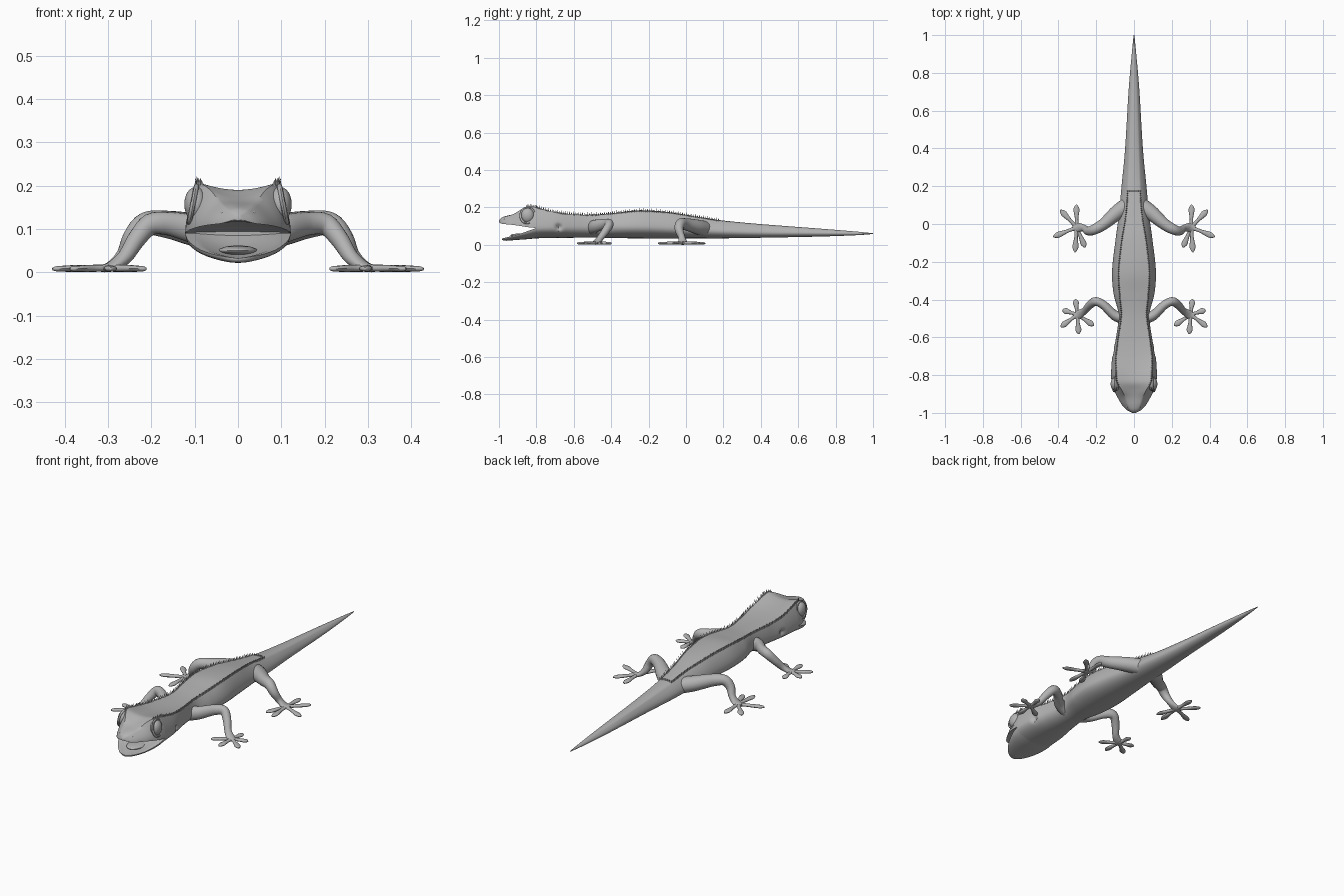
import bpy, bmesh, math
from mathutils import Vector, Matrix

old = bpy.data.objects.get("Cube")
if old:
    bpy.data.objects.remove(old, do_unlink=True)

skin = bpy.data.materials.new("clay_grey")
skin.use_nodes = True
grey = (0.45, 0.45, 0.45, 1)
skin.diffuse_color = grey
skin.node_tree.nodes["Principled BSDF"].inputs["Base Color"].default_value = grey


def finish(bm, name, angle=45):
    """Turn a bmesh into a named, smooth-shaded object."""
    bmesh.ops.recalc_face_normals(bm, faces=bm.faces)
    mesh = bpy.data.meshes.new(name)
    bm.to_mesh(mesh)
    bm.free()
    mesh.materials.append(skin)
    obj = bpy.data.objects.new(name, mesh)
    bpy.context.collection.objects.link(obj)
    bpy.ops.object.select_all(action='DESELECT')
    obj.select_set(True)
    bpy.context.view_layer.objects.active = obj
    bpy.ops.object.shade_smooth_by_angle(angle=math.radians(angle))
    return obj


def spline(stations, step):
    """Smoothly resample a list of equal-length tuples."""
    pts = [stations[0]] + list(stations) + [stations[-1]]
    out = []
    for a, b, c, d in zip(pts, pts[1:], pts[2:], pts[3:]):
        length = math.dist(b[:3], c[:3])
        count = max(3, math.ceil(length / step))
        for i in range(count):
            t = i / count
            out.append([q + t / 2 * (r - p + t * (2*p - 5*q + 4*r - s + t * (3*(q - r) + s - p)))
                        for p, q, r, s in zip(a, b, c, d)])
    out.append(list(stations[-1]))
    return out


def skin_rings(rings, name, angle=45):
    """Bridge closed rings of points and cap both ends."""
    bm = bmesh.new()
    loops = [[bm.verts.new(p) for p in ring] for ring in rings]
    n = len(loops[0])
    for lo, hi in zip(loops, loops[1:]):
        for i in range(n):
            j = (i + 1) % n
            bm.faces.new((lo[i], lo[j], hi[j], hi[i]))
    bm.faces.new(loops[0])
    bm.faces.new(loops[-1])
    return finish(bm, name, angle)


def section(y, w, b, m, r, t, c):
    """Cross-section: round belly, leaning flank, ridge at r, back between ridges."""
    steps = 9
    half = []
    for i in range(steps):
        a = i / steps * math.pi / 2
        half.append((w * math.sin(a), m - (m - b) * math.cos(a)))
    for i in range(steps):
        u = i / steps
        half.append((w + (r - w) * u ** 1.7, m + (t - m) * u))
    for i in range(steps + 1):
        u = i / steps
        half.append((r * (1 - u), t + (c - t) * math.sin(u * math.pi / 2)))
    full = half + [(-x, z) for x, z in half[-2:0:-1]]
    ring = []
    for x, z in full:
        # Shallow ear pit behind the jaw
        d = ((y + .68) ** 2 + (z - .095) ** 2) / .014 ** 2
        ring.append((x * (1 - .2 * math.exp(-d)), y, z))
    return ring


def tube(path, name, sides=16, step=.012):
    """Tapered tube; each point is x, y, z, half width, half height."""
    pts = spline(path, step)
    rings = []
    for i, p in enumerate(pts):
        ahead, behind = pts[min(i + 1, len(pts) - 1)], pts[max(i - 1, 0)]
        tangent = (Vector(ahead[:3]) - Vector(behind[:3])).normalized()
        across = tangent.cross(Vector((0, 0, 1))).normalized()
        up = across.cross(tangent)
        ring = []
        for k in range(sides):
            a = k / sides * math.tau
            ring.append(Vector(p[:3]) + across * p[3] * math.cos(a) + up * p[4] * math.sin(a))
        rings.append(ring)
    return skin_rings(rings, name)


def ellipsoid(name, centre, size):
    bm = bmesh.new()
    mat = Matrix.Translation(centre) @ Matrix.Diagonal((*size, 1))
    bmesh.ops.create_uvsphere(bm, u_segments=28, v_segments=18, radius=1, matrix=mat)
    return finish(bm, name)


# Body and tail: y, half width, belly, widest height, ridge x, ridge z, back centre z
body = [
    (1, .002, .058, .06, .001, .061, .062),
    (.9, .012, .051, .061, .007, .069, .072),
    (.7, .029, .044, .063, .016, .083, .088),
    (.4, .047, .038, .066, .026, .105, .111),
    (.2, .066, .035, .072, .032, .126, .13),
    (.05, .08, .035, .08, .042, .15, .152),
    (-.1, .1, .035, .09, .066, .173, .176),
    (-.25, .116, .035, .095, .081, .18, .185),
    (-.37, .108, .036, .095, .076, .17, .172),
    (-.48, .082, .039, .095, .067, .16, .162),
    (-.6, .095, .038, .095, .083, .163, .162),
    (-.7, .115, .037, .093, .095, .175, .17),
    (-.8, .122, .035, .09, .094, .2, .186)]
# Upper head, with an arched palate
snout = [
    body[-1][:2] + (.094, .09) + body[-1][4:],
    (-.84, .118, .105, .094, .088, .206, .19),
    (-.88, .106, .112, .1, .064, .19, .177),
    (-.92, .086, .118, .106, .045, .166, .164),
    (-.96, .062, .118, .11, .032, .152, .155),
    (-.985, .038, .116, .113, .02, .142, .146),
    (-1, .008, .12, .122, .004, .13, .131)]
# Lower jaw, with a lip around a shallow floor
jaw = [
    (-.8, .122, .035, .09, .1, .09, .085),
    (-.84, .117, .031, .076, .096, .076, .062),
    (-.88, .103, .028, .062, .086, .062, .048),
    (-.92, .083, .025, .05, .068, .05, .039),
    (-.955, .055, .022, .041, .043, .041, .034),
    (-.975, .03, .023, .036, .022, .036, .032),
    (-.983, .006, .027, .033, .004, .033, .032)]
for name, stations in (("body_and_tail", body), ("upper_head", snout), ("lower_jaw", jaw)):
    skin_rings([section(*s) for s in spline(stations, .01)], name)

ellipsoid("tongue", (0, -.865, .05), (.045, .075, .012))

# Fringe of small spikes along both ridges, closed across the rump
ridge = [s for s in spline(body, .0125) if s[0] < .185]
ridge += [s for s in spline(snout, .0125) if s[0] > -.855]
bm = bmesh.new()


def spike(x, y, z, tilt, height):
    mat = (Matrix.Translation((x, y, z)) @ Matrix.Rotation(tilt, 4, 'Y')
           @ Matrix.Translation((0, 0, height / 2 - .004)))
    bmesh.ops.create_cone(bm, cap_ends=True, segments=6, radius1=.0045, radius2=0,
                          depth=height, matrix=mat)


for i, s in enumerate(ridge):
    for side in (1, -1):
        spike(side * s[4], s[0], s[5], side * .3, .017 + .004 * (i % 2))
for k in range(-2, 3):
    spike(k * .011, ridge[0][0], ridge[0][6], 0, .015)
finish(bm, "crest_spikes", 30)

# Limbs: x, y, z, half width, half height from trunk to palm
front_limb = [
    (.04, -.5, .09, .035, .04), (.1, -.485, .1, .027, .034),
    (.16, -.43, .112, .023, .027), (.203, -.41, .11, .023, .025),
    (.235, -.43, .075, .021, .021), (.262, -.46, .034, .018, .017),
    (.295, -.48, .012, .023, .011), (.32, -.487, .01, .012, .007)]
hind_limb = [
    (.03, .1, .085, .045, .042), (.09, .06, .096, .04, .039),
    (.16, 0, .11, .031, .032), (.212, -.03, .112, .027, .027),
    (.243, -.037, .08, .023, .023), (.265, -.022, .038, .018, .017),
    (.298, -.018, .012, .025, .011), (.325, -.016, .01, .012, .007)]
front_tips = [(.31, -.398), (.38, -.455), (.388, -.545), (.293, -.583), (.212, -.538)]
hind_tips = [(.305, .103), (.39, .075), (.428, -.068), (.312, -.15), (.258, -.125)]
# Toe shape: fraction of length, half width, half height
toe_shape = [(0, .013, .008), (.35, .009, .008), (.6, .013, .008),
             (.78, .016, .007), (.92, .01, .006), (1, .002, .003)]

for side, label in ((1, "left"), (-1, "right")):
    for part, limb, tips in (("front", front_limb, front_tips), ("hind", hind_limb, hind_tips)):
        tube([(side * p[0], *p[1:]) for p in limb], f"{label}_{part}_leg", 20)
        palm = Vector((limb[-2][0] + .005, limb[-2][1], .01))
        for k, tip in enumerate(tips):
            end = Vector((*tip, .008))
            path = []
            for f, w, h in toe_shape:
                p = palm.lerp(end, f)
                path.append((side * p.x, p.y, p.z, w, h))
            tube(path, f"{label}_{part}_toe_{k + 1}", 12)

    # Bulging eye with a rim of eyelid
    ellipsoid(f"{label}_eye", (side * .097, -.847, .157), (.027, .036, .04))
    lid = []
    for k in range(32):
        a = k / 32 * math.tau
        spot = Vector((side * (.104 - .008 * math.sin(a)), -.847 + .038 * math.cos(a),
                       .157 + .042 * math.sin(a)))
        out = Vector((0, math.cos(a), math.sin(a)))
        lid.append([spot + .006 * (out * math.cos(b) + Vector((side * math.sin(b), 0, 0)))
                    for b in (j / 8 * math.tau for j in range(8))])
    skin_rings(lid + lid[:1], f"{label}_eyelid")
    ellipsoid(f"{label}_nostril", (side * .036, -.967, .137), (.005, .006, .005))
